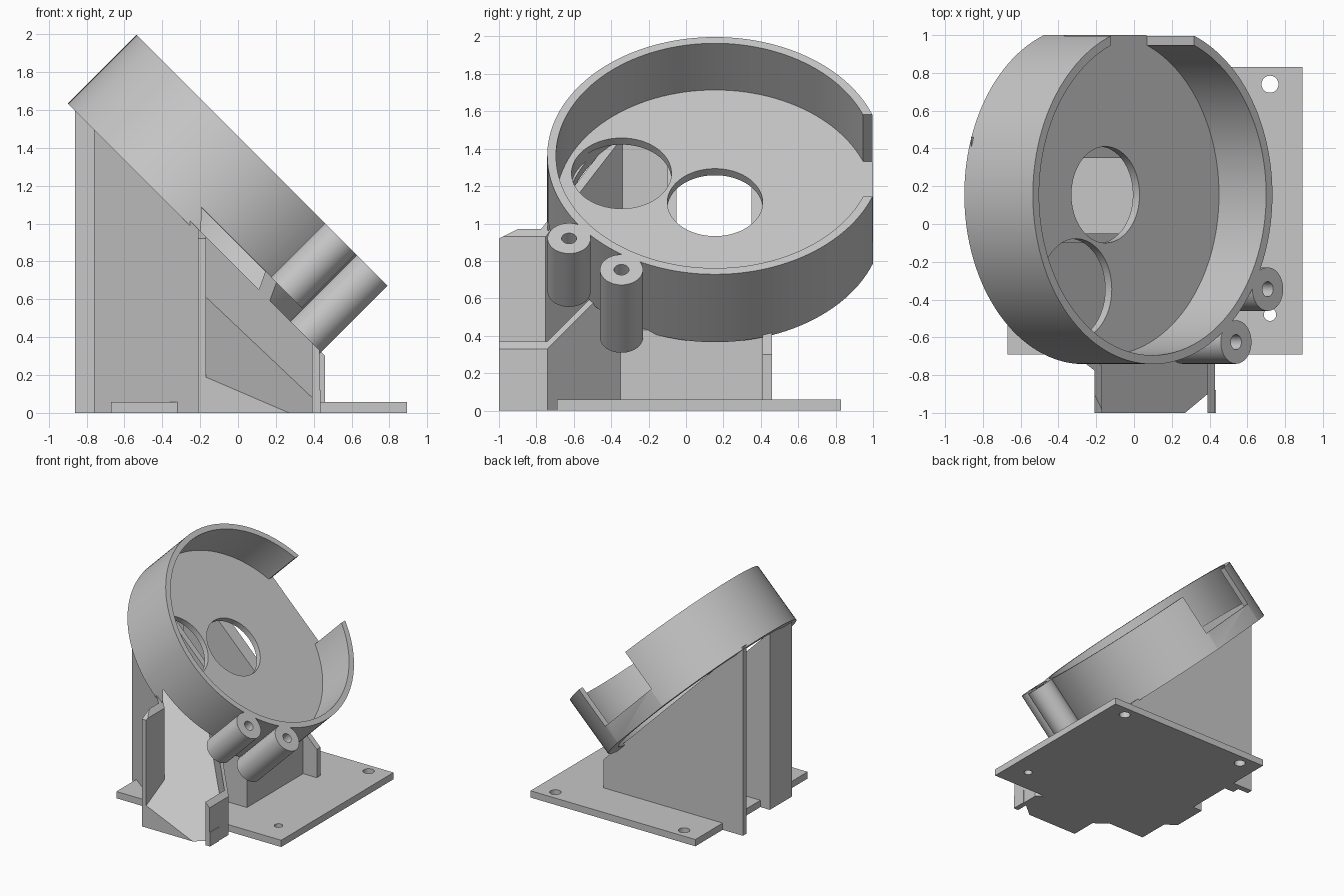
import bpy, bmesh
from math import sqrt
from mathutils import Matrix, Vector

cube = bpy.data.objects.get("Cube")
if cube:
    bpy.data.objects.remove(cube)

grey = bpy.data.materials.new("light grey plastic")
grey.use_nodes = True
colour = (0.57, 0.57, 0.57, 1)
grey.diffuse_color = colour
grey.node_tree.nodes["Principled BSDF"].inputs["Base Color"].default_value = colour

# Tilted frame: its z axis points out of the dish, its x axis down the slope
s = 1 / sqrt(2)
TILT = Matrix(((s, 0, s, -0.257), (0, 1, 0, 0.155), (-s, 0, s, 1.007), (0, 0, 0, 1)))
FLAT = Matrix.Identity(4)


def finish(name, bm, frame=FLAT):
    bmesh.ops.recalc_face_normals(bm, faces=bm.faces)
    mesh = bpy.data.meshes.new(name)
    bm.to_mesh(mesh)
    bm.free()
    mesh.transform(frame)
    mesh.materials.append(grey)
    obj = bpy.data.objects.new(name, mesh)
    bpy.context.collection.objects.link(obj)
    return obj


def prism(name, outline, z0, z1, slices=(), frame=FLAT):
    """Extrude an outline upward, then trim off everything beyond each plane."""
    bm = bmesh.new()
    face = bm.faces.new([bm.verts.new((x, y, z0)) for x, y in outline])
    out = bmesh.ops.extrude_face_region(bm, geom=[face])
    top = [v for v in out["geom"] if isinstance(v, bmesh.types.BMVert)]
    bmesh.ops.translate(bm, verts=top, vec=(0, 0, z1 - z0))
    for point, normal in slices:
        cut = bmesh.ops.bisect_plane(bm, geom=bm.verts[:] + bm.edges[:] + bm.faces[:],
                                     plane_co=point, plane_no=normal, clear_outer=True)
        edges = [e for e in cut["geom_cut"] if isinstance(e, bmesh.types.BMEdge)]
        bmesh.ops.holes_fill(bm, edges=edges)
    return finish(name, bm, frame)


def box(name, x0, x1, y0, y1, z0, z1, slices=(), frame=FLAT):
    return prism(name, [(x0, y0), (x1, y0), (x1, y1), (x0, y1)], z0, z1, slices, frame)


def cylinder(name, x, y, r, z0, z1, frame=FLAT, sides=96):
    bm = bmesh.new()
    bmesh.ops.create_cone(bm, cap_ends=True, segments=sides, radius1=r, radius2=r,
                          depth=z1 - z0,
                          matrix=Matrix.Translation((x, y, (z0 + z1) / 2)))
    return finish(name, bm, frame)


def subtract(obj, cutters):
    for c in cutters:
        mod = obj.modifiers.new("cut", "BOOLEAN")
        mod.operation = "DIFFERENCE"
        mod.solver = "EXACT"
        mod.object = c
    bpy.context.view_layer.update()
    graph = bpy.context.evaluated_depsgraph_get()
    mesh = bpy.data.meshes.new_from_object(obj.evaluated_get(graph))
    obj.modifiers.clear()
    obj.data = mesh
    for c in cutters:
        bpy.data.objects.remove(c)


def smooth(obj):
    bpy.ops.object.select_all(action="DESELECT")
    obj.select_set(True)
    bpy.context.view_layer.objects.active = obj
    bpy.ops.object.shade_smooth_by_angle(angle=0.5)


# Trimming planes along the underside of the rim and of the dish floor
under_dish = [(Vector((0, 0, 0.76)), Vector((1, 0, 1)))]
under_floor = [(Vector((0, 0, 0.892)), Vector((1, 0, 1)))]

# Tilted dish: rim, thin floor with two holes, open side, flat end and chute mouth
dish = cylinder("dish", 0, 0, 0.897, -0.01, 0.503, TILT, 128)
subtract(dish, [
    cylinder("cutter", 0, 0, 0.85, 0.15, 0.7, TILT, 128),
    cylinder("cutter", 0, 0, 0.80, -0.2, 0.10, TILT, 128),
    cylinder("cutter", 0, 0, 0.255, -0.3, 0.3, TILT),
    cylinder("cutter", -0.22, -0.5, 0.267, 0.05, 0.3, TILT),
    box("cutter", -0.31, 0.31, 0.5, 1.2, 0.15, 0.7, (), TILT),
    box("cutter", -1, 1, 0.845, 1.3, -0.2, 0.8, (), TILT),
    prism("cutter", [(-0.17, -1), (0.39, -1), (0.39, -0.74), (-0.17, -0.18), (-0.5, -0.3),
                     (-0.5, -0.5), (-0.17, -0.76)], 0, 2, under_floor),
])
smooth(dish)

# Screw bosses beside the rim
for name, x, y, base in (("lower_boss", 0.862, -0.5, -0.01), ("front_boss", 0.625, -0.78, 0.1)):
    boss = cylinder(name, x, y, 0.115, base, 0.503, TILT, 48)
    subtract(boss, [cylinder("cutter", x, y, 0.04, -0.2, 0.7, TILT, 32)])
    smooth(boss)

# Base plate with screw holes
plate = box("base_plate", -0.67, 0.893, -0.69, 0.83, 0, 0.058)
subtract(plate, [cylinder("cutter", x, y, r, -0.1, 0.2, FLAT, 32)
                 for x, y, r in ((0.72, 0.74, 0.045), (0.72, -0.48, 0.033), (-0.5, 0.74, 0.045))])
smooth(plate)

# Upright supports
for name, x0, x1, y0, y1 in (
        ("back_support", -0.862, 0.46, 0.41, 0.46),
        ("back_support_lining", -0.76, 0.33, 0.35, 0.41),
        ("front_support", 0.03, 0.33, -0.35, -0.30),
        ("middle_support", -0.76, 0.33, -0.10, -0.05),
        ("column_end", -0.76, -0.70, -0.35, -0.10),
        ("cross_wall", 0.28, 0.33, -0.30, 0.41)):
    box(name, x0, x1, y0, y1, 0, 2, under_dish)

# Chute floor under the small hole, sloping diagonally to the front
slope = (Vector((0.27, -1, 0)), Vector((0.43, -0.516, 1)))
prism("chute_floor", [(-0.18, -1), (0.40, -1), (0.40, -0.73), (-0.28, -0.06), (-0.72, -0.06),
                      (-0.72, -0.34), (-0.18, -0.75)], 0, 2, [slope])

# Upright walls on both sides of the chute
prism("chute_right_wall", [(-0.76, -0.35), (-0.21, -0.775), (-0.17, -0.775), (-0.17, -0.75),
                           (-0.70, -0.34), (-0.70, -0.30)], 0, 2, under_dish)
prism("chute_left_wall", [(0.39, -0.74), (0.43, -0.74), (-0.25, -0.06), (-0.29, -0.06)],
      0, 2, under_dish)

# Panels around the chute outlet
box("chute_right_panel", -0.21, -0.17, -1, -0.76, 0, 2,
    under_dish + [(Vector((0, -1, 0.92)), Vector((0, -0.5, 1)))])
box("chute_left_panel", 0.39, 0.43, -1, -0.74, 0, 2, under_dish)
box("chute_left_tab", 0.42, 0.435, -1, -0.88, 0, 0.12)
